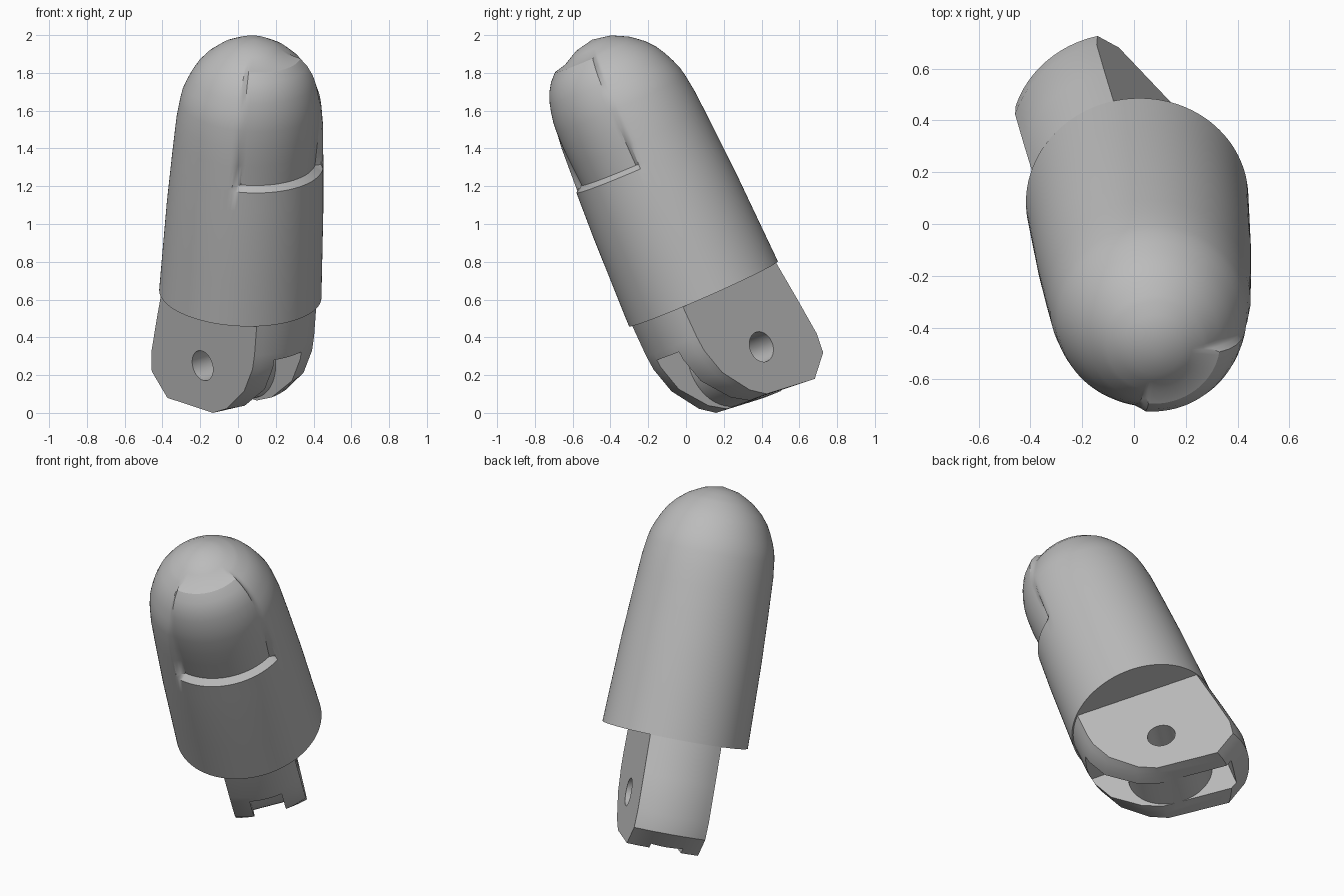
import bpy, bmesh, math
from mathutils import Vector, Matrix

if "Cube" in bpy.data.objects:
    bpy.data.objects.remove(bpy.data.objects["Cube"])

# Leaning frame: X = nail direction, Y = hinge pin, Z = along the finger
axis = Vector((0.05, -0.40, 0.915)).normalized()
pin = Vector((0.74, 0.63, 0.235))
pin = (pin - axis * pin.dot(axis)).normalized()
nail_dir = pin.cross(axis)
FRAME = Matrix((nail_dir, pin, axis)).transposed().to_4x4()
FRAME.translation = (-0.03, 0.265, 0.30)      # middle of the hinge pin

grey = bpy.data.materials.new("plain grey")
grey.diffuse_color = (0.5, 0.5, 0.5, 1)
grey.use_nodes = True
grey.node_tree.nodes["Principled BSDF"].inputs["Base Color"].default_value = grey.diffuse_color


def add(name, bm):
    bmesh.ops.recalc_face_normals(bm, faces=bm.faces)
    mesh = bpy.data.meshes.new(name)
    bm.to_mesh(mesh)
    bm.free()
    mesh.materials.append(grey)
    ob = bpy.data.objects.new(name, mesh)
    bpy.context.collection.objects.link(ob)
    ob.matrix_world = FRAME
    return ob


def activate(ob):
    bpy.ops.object.select_all(action='DESELECT')
    ob.select_set(True)
    bpy.context.view_layer.objects.active = ob


def boolean(ob, other, op):
    activate(ob)
    mod = ob.modifiers.new(op, 'BOOLEAN')
    mod.operation, mod.object, mod.solver = op, other, 'EXACT'
    bpy.ops.object.modifier_apply(modifier=mod.name)
    bpy.data.objects.remove(other, do_unlink=True)


def pin_cylinder(name, radius, length):
    bm = bmesh.new()
    bmesh.ops.create_cone(bm, cap_ends=True, segments=48, radius1=radius, radius2=radius,
                          depth=length, matrix=Matrix.Rotation(math.pi / 2, 4, 'X'))
    return add(name, bm)


def interp(table, t):
    for (a, ra), (b, rb) in zip(table, table[1:]):
        if t <= b:
            return ra + (rb - ra) * max(0, (t - a) / (b - a))
    return table[-1][1]


# Fingertip: a domed revolve with a sunken nail bed and a raised nail end
DOME = [(0, .43), (.5, .415), (.8, .40), (1.05, .385), (1.15, .365), (1.23, .335),
        (1.3, .295), (1.36, .245), (1.41, .18), (1.45, .10), (1.47, 0)]
NAIL = [(.76, 0), (.785, -.04), (1.15, 0), (1.39, .045), (1.405, 0), (1.5, 0)]
ROWS = [0, .25, .5, .65, .76, .785, .9, 1.0, 1.1, 1.15, 1.2, 1.25, 1.3, 1.35,
        1.39, 1.405, 1.43, 1.45]
SEG = 120
BASE_U, BASE_V = 0.035, 0.374
bm = bmesh.new()
rings = []
for s in ROWS:
    ring = []
    for i in range(SEG):
        deg = i * 360 / SEG
        off = abs((deg + 5 + 180) % 360 - 180)
        edge = min(1, max(0, (48 - off) / 4))
        r = interp(DOME, s) + edge * interp(NAIL, s)
        p = math.radians(deg)
        ring.append(bm.verts.new((BASE_U + r * math.cos(p), r * math.sin(p), BASE_V + s)))
    rings.append(ring)
for lo, hi in zip(rings, rings[1:]):
    for i in range(SEG):
        j = (i + 1) % SEG
        bm.faces.new((lo[i], lo[j], hi[j], hi[i]))
tip = bm.verts.new((BASE_U, 0, BASE_V + 1.47))
for i in range(SEG):
    bm.faces.new((rings[-1][i], rings[-1][(i + 1) % SEG], tip))
bm.faces.new(rings[0])
fingertip = add("fingertip", bm)

# Hinge tab: side outline swept across the pin, bulging to follow the round body
OUTLINE = [(.40, .39), (.395, .2), (.385, .115), (.33, -.03), (.2, -.178), (.1, -.237),
           (-.257, -.278), (-.388, -.172), (-.40, -.067), (-.37, .15), (-.333, .39)]
HALF, R = 0.213, 0.425
bm = bmesh.new()
slices = []
for k in range(13):
    n = -HALF + 2 * HALF * k / 12
    bulge = math.sqrt(R * R - n * n) - math.sqrt(R * R - HALF * HALF)
    slices.append([bm.verts.new((u + math.copysign(bulge, u) * min(1, abs(u) / .33), n, v))
                   for u, v in OUTLINE])
for a, b in zip(slices, slices[1:]):
    for i in range(len(OUTLINE)):
        j = (i + 1) % len(OUTLINE)
        bm.faces.new((a[i], a[j], b[j], b[i]))
bm.faces.new(slices[0])
bm.faces.new(slices[-1])
tab = add("hinge_tab", bm)

# Slot between the two cheeks, refilled by the pin barrel, then the pin hole
bm = bmesh.new()
bmesh.ops.create_cube(bm, size=1, matrix=Matrix.Translation((0.185, -0.01, -0.22))
                      @ Matrix.Diagonal((1.03, 0.19, 0.76, 1)))
boolean(tab, add("slot_cutter", bm), 'DIFFERENCE')
boolean(tab, pin_cylinder("pin_barrel", 0.248, 0.3), 'UNION')
boolean(tab, pin_cylinder("hole_cutter", 0.082, 1.0), 'DIFFERENCE')

for ob in (fingertip, tab):
    activate(ob)
    bpy.ops.object.shade_smooth_by_angle(angle=math.radians(32))
